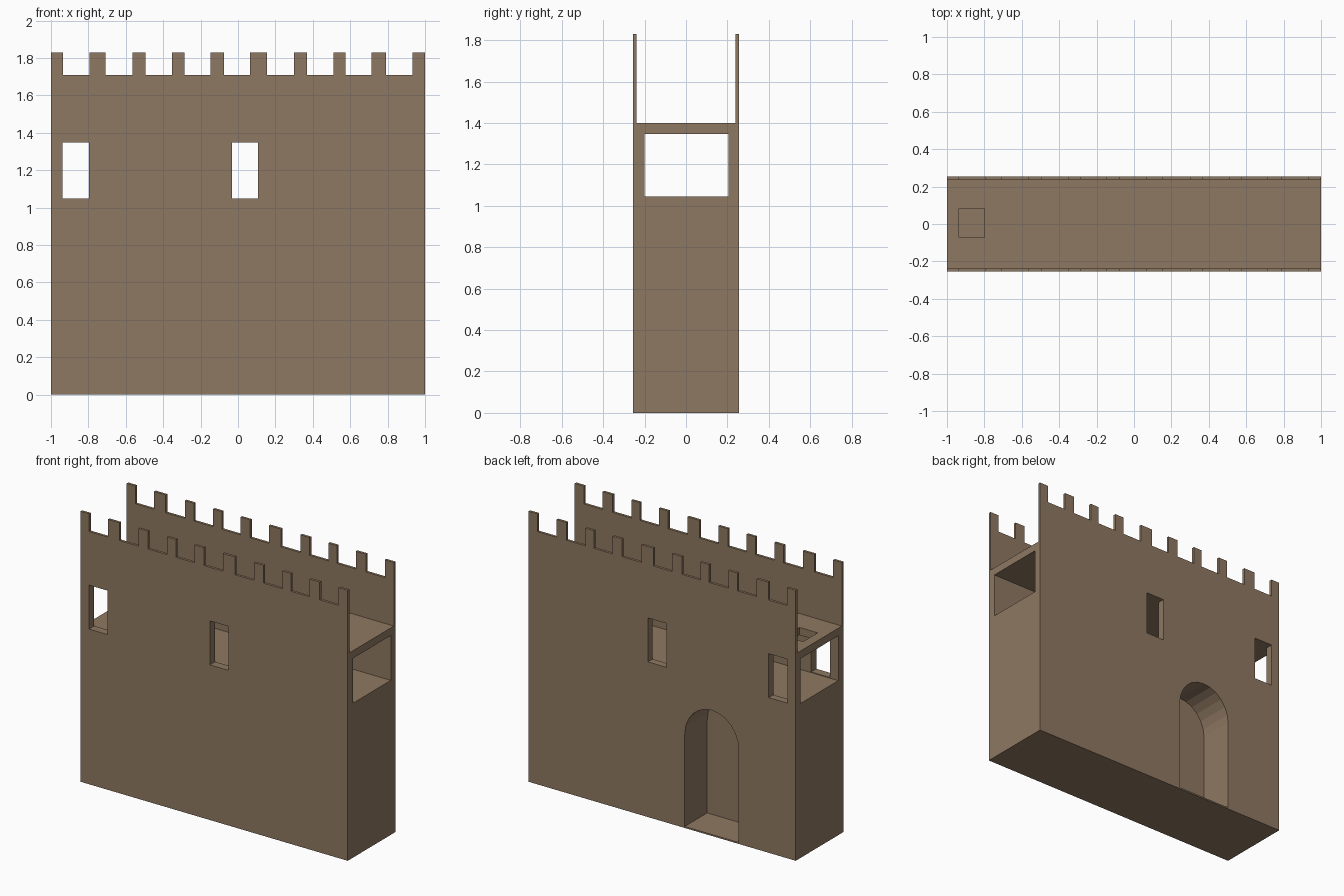
import bpy, bmesh, math

if "Cube" in bpy.data.objects:
    bpy.data.objects.remove(bpy.data.objects["Cube"])

# Stone colour
stone = bpy.data.materials.new("brown_stone")
stone.diffuse_color = (0.275, 0.19, 0.122, 1)
stone.use_nodes = True
stone.node_tree.nodes["Principled BSDF"].inputs["Base Color"].default_value = stone.diffuse_color


def extrude_profile(name, pts, y0, y1):
    """Solid from an (x, z) outline swept from y0 to y1."""
    bm = bmesh.new()
    face = bm.faces.new([bm.verts.new((x, y0, z)) for x, z in pts])
    new = bmesh.ops.extrude_face_region(bm, geom=[face])["geom"]
    verts = [g for g in new if isinstance(g, bmesh.types.BMVert)]
    bmesh.ops.translate(bm, verts=verts, vec=(0, y1 - y0, 0))
    bmesh.ops.recalc_face_normals(bm, faces=bm.faces[:])
    mesh = bpy.data.meshes.new(name)
    bm.to_mesh(mesh)
    bm.free()
    mesh.materials.append(stone)
    obj = bpy.data.objects.new(name, mesh)
    bpy.context.collection.objects.link(obj)
    return obj


def box(name, x0, x1, y0, y1, z0, z1):
    return extrude_profile(name, [(x0, z0), (x1, z0), (x1, z1), (x0, z1)], y0, y1)


def cut(target, cutter):
    mod = target.modifiers.new("cut", 'BOOLEAN')
    mod.operation, mod.solver, mod.object = 'DIFFERENCE', 'EXACT', cutter
    bpy.context.view_layer.objects.active = target
    bpy.ops.object.modifier_apply(modifier=mod.name)
    bpy.data.objects.remove(cutter)


# Wall block with the crenellated skyline
D, CRENEL, TOP = 0.255, 1.71, 1.83
merlons = [(-1, -.935), (-.795, -.708), (-.565, -.495), (-.352, -.287), (-.148, -.075),
           (.065, .155), (.30, .37), (.51, .575), (.715, .79), (.932, 1)]
outline = [(1, 0), (-1, 0)]
for i, (a, b) in enumerate(merlons):
    if i:
        outline.append((a, CRENEL))
    outline += [(a, TOP), (b, TOP)]
    if i < len(merlons) - 1:
        outline.append((b, CRENEL))
wall = extrude_profile("castle_wall", outline, -D, D)

# Open wall walk between the two thin parapets
cut(wall, box("walk_cutter", -1.1, 1.1, -0.238, 0.238, 1.40, 2.0))
# Passage running end to end under the walk
cut(wall, box("passage_cutter", -1.1, 1.1, -0.20, 0.205, 1.045, 1.348))
# Windows through front and back
for x0, x1 in [(-0.937, -0.797), (-0.032, 0.107)]:
    cut(wall, box("window_cutter", x0, x1, -0.4, 0.4, 1.05, 1.347))
# Hatch from the walk down to the passage
cut(wall, box("hatch_cutter", -0.935, -0.798, -0.073, 0.083, 1.2, 1.5))

# Arched door niche in the back
cx, hw, spring, rise, n = -0.371, 0.202, 0.635, 0.215, 12
arch = [(cx - hw, 0.01), (cx + hw, 0.01)]
arch += [(cx + hw * math.cos(math.pi * i / n), spring + rise * math.sin(math.pi * i / n))
         for i in range(n + 1)]
cut(wall, extrude_profile("arch_cutter", arch, 0.015, 0.4))
